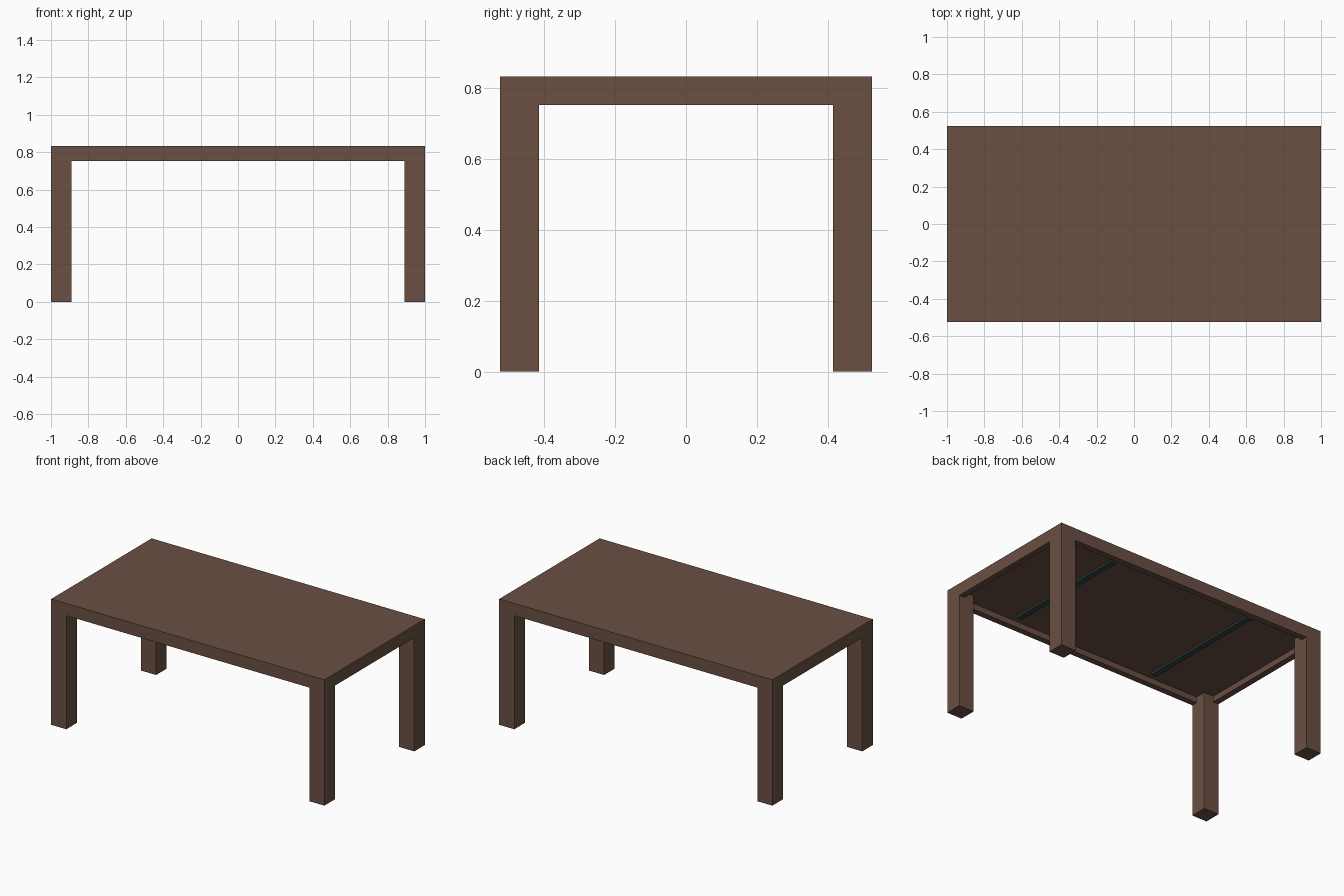
import bpy
import bmesh

cube = bpy.data.objects.get("Cube")
if cube:
    bpy.data.objects.remove(cube, do_unlink=True)


def make_material(name, rgb):
    mat = bpy.data.materials.new(name)
    mat.use_nodes = True
    color = (*rgb, 1.0)
    mat.diffuse_color = color
    mat.node_tree.nodes["Principled BSDF"].inputs["Base Color"].default_value = color
    return mat


def box(name, low, high, mat):
    """Flat-shaded box between two opposite corners."""
    mesh = bpy.data.meshes.new(name)
    bm = bmesh.new()
    bmesh.ops.create_cube(bm, size=1)
    for v in bm.verts:
        v.co = [(a + b) / 2 + c * (b - a) for a, b, c in zip(low, high, v.co)]
    bm.to_mesh(mesh)
    bm.free()
    mesh.materials.append(mat)
    obj = bpy.data.objects.new(name, mesh)
    bpy.context.collection.objects.link(obj)
    return obj


def span(sign, inner, outer):
    """Ordered interval on the chosen side of the centre."""
    return sorted((sign * inner, sign * outer))


wood = make_material("brown wood", (0.145, 0.08, 0.057))
metal = make_material("dark metal", (0.03, 0.055, 0.05))

X, Y, TOP = 1.0, 0.525, 0.833      # outer half sizes and height
LEG = 0.11                         # square leg width
RAIL = 0.04                        # apron thickness
UNDER, APRON = 0.79, 0.752         # underside of the top and of the aprons
IX, IY = X - LEG, Y - LEG

# Central panel of the table top
box("top_panel", (-IX, -Y, UNDER), (IX, Y, TOP), wood)

for sx, side in ((1, "left"), (-1, "right")):
    x0, x1 = span(sx, IX, X)
    # End board and end apron between the legs
    box(f"{side}_end_board", (x0, -IY, UNDER), (x1, IY, TOP), wood)
    a0, a1 = span(sx, X - RAIL, X)
    box(f"{side}_apron", (a0, -IY, APRON), (a1, IY, UNDER), wood)
    # Stiffening bar under the top
    b0, b1 = span(sx, 0.5, 0.54)
    box(f"{side}_support_bar", (b0, -0.44, 0.778), (b1, 0.44, UNDER), metal)
    # Corner legs reach the top surface
    for sy, end in ((-1, "front"), (1, "back")):
        y0, y1 = span(sy, IY, Y)
        box(f"{end}_{side}_leg", (x0, y0, 0), (x1, y1, TOP), wood)

# Long aprons
for sy, end in ((-1, "front"), (1, "back")):
    y0, y1 = span(sy, Y - RAIL, Y)
    box(f"{end}_apron", (-IX, y0, APRON), (IX, y1, UNDER), wood)
